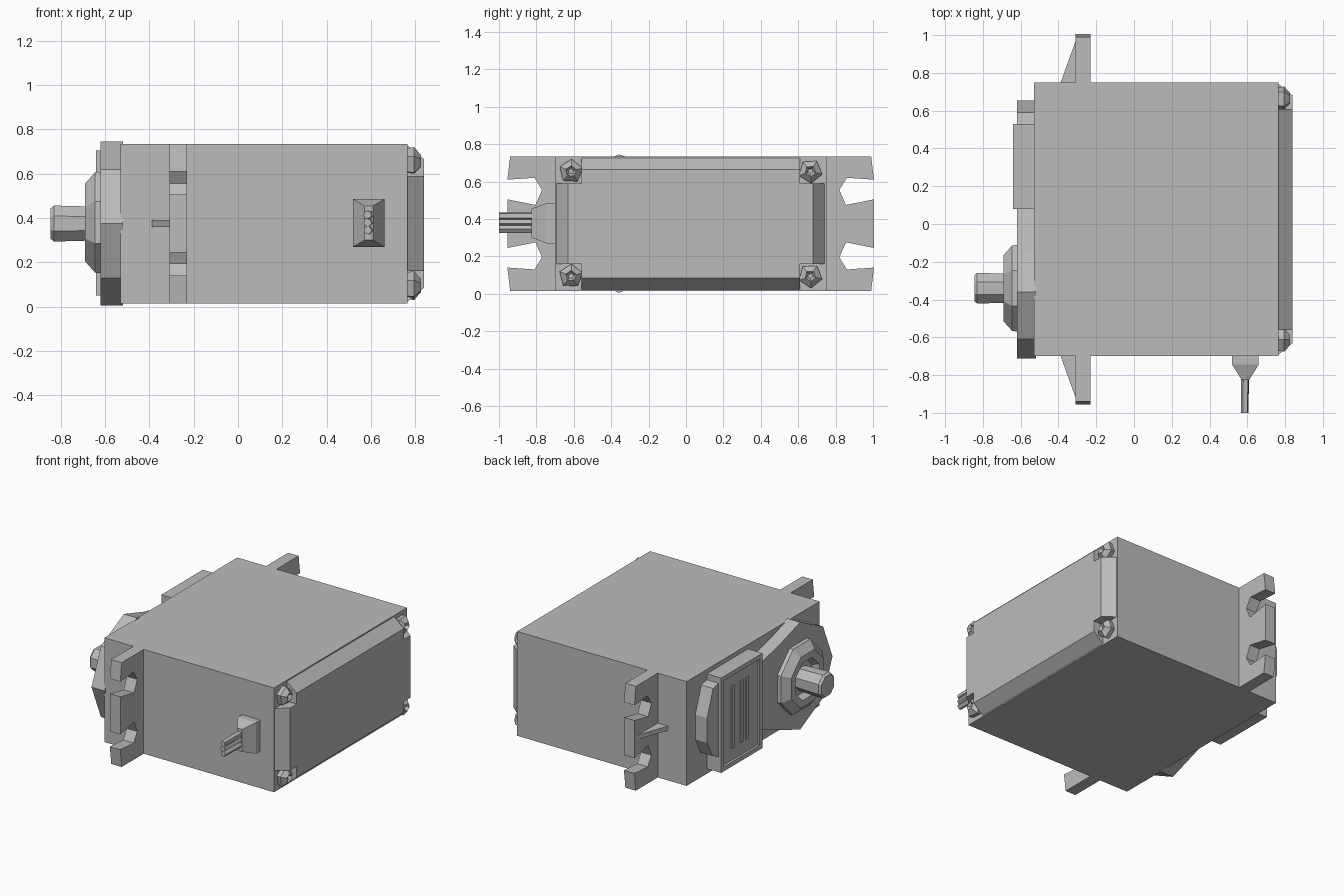
import bpy, bmesh, math

if "Cube" in bpy.data.objects:
    bpy.data.objects.remove(bpy.data.objects["Cube"], do_unlink=True)

grey = bpy.data.materials.new("plain grey")
grey.use_nodes = True
GREY = (0.5, 0.5, 0.5, 1)
grey.diffuse_color = GREY
grey.node_tree.nodes["Principled BSDF"].inputs["Base Color"].default_value = GREY

MID_Y, MID_Z = 0.025, 0.375
AXES = {"x": lambda a, u, v: (a, u, v),
        "y": lambda a, u, v: (u, a, v),
        "z": lambda a, u, v: (u, v, a)}


def loft(name, rings, axis="x"):
    """Skin a list of (position, outline) rings along an axis and cap the ends."""
    bm = bmesh.new()
    loops = [[bm.verts.new(AXES[axis](a, u, v)) for u, v in pts] for a, pts in rings]
    for lo, hi in zip(loops, loops[1:]):
        for i in range(len(lo)):
            j = (i + 1) % len(lo)
            bm.faces.new((lo[i], lo[j], hi[j], hi[i]))
    bm.faces.new(loops[0])
    bm.faces.new(loops[-1])
    bmesh.ops.recalc_face_normals(bm, faces=bm.faces)
    mesh = bpy.data.meshes.new(name)
    bm.to_mesh(mesh)
    bm.free()
    mesh.materials.append(grey)
    obj = bpy.data.objects.new(name, mesh)
    bpy.context.collection.objects.link(obj)
    return obj


def rect(u0, u1, v0, v1):
    return [(u0, v0), (u1, v0), (u1, v1), (u0, v1)]


def inset(r, d):
    (u0, v0), (u1, v1) = r[0], r[2]
    return rect(u0 + d, u1 - d, v0 + d, v1 - d)


def ngon(u, v, r, n=8, turn=0.0):
    return [(u + r * math.cos(turn + math.tau * i / n),
             v + r * math.sin(turn + math.tau * i / n)) for i in range(n)]


# Main case
case = rect(-0.70, 0.75, 0.015, 0.735)
loft("case", [(-0.53, case), (0.765, case)])


# End cover with sloped sides and notched corners
def notched(grow):
    hy, hz, ny, nz = 0.655 + grow, 0.29 + grow, 0.585, 0.215
    quarter = [(hy, nz), (ny, nz), (ny, hz)]
    pts = quarter + [(-y, z) for y, z in reversed(quarter)]
    pts += [(-y, -z) for y, z in quarter] + [(y, -z) for y, z in reversed(quarter)]
    return [(MID_Y + y, MID_Z + z) for y, z in pts]


loft("end_cover", [(0.755, notched(0.07)), (0.84, notched(0.0))])

# Corner screws
for sy, side in ((-1, "right"), (1, "left")):
    for sz, level in ((-1, "lower"), (1, "upper")):
        y, z = MID_Y + sy * 0.64, MID_Z + sz * 0.28
        loft(f"screw_{level}_{side}",
             [(0.76, ngon(y, z, 0.06, 5, sy)), (0.795, ngon(y, z, 0.065, 5, sy)),
              (0.825, ngon(y, z, 0.03, 5, sy)), (0.805, ngon(y, z, 0.015, 5, sy))])

# Mounting ears with open screw slots, and their stiffening ribs
notch = [(0.98, 0.235), (0.835, 0.245), (0.795, 0.18), (0.83, 0.10), (0.98, 0.13)]
half = [(0.715, 0.36), (0.965, 0.36)] + notch
ear = half + [(d, -z) for d, z in reversed(half)]
for s, side in ((-1, "right"), (1, "left")):
    loft(f"mounting_ear_{side}",
         [(x, [(MID_Y + s * d, MID_Z + z) for d, z in ear]) for x in (-0.31, -0.23)])
    rib = [(-0.39, MID_Y + s * 0.72), (-0.30, MID_Y + s * 0.72), (-0.30, MID_Y + s * 0.97)]
    loft(f"ear_rib_{side}", [(z, rib) for z in (0.36, 0.39)], "z")

# Gear housing around the output shaft
housing = [(-0.36, 0.745), (-0.61, 0.62), (-0.712, 0.375), (-0.61, 0.13), (-0.36, 0.005),
           (-0.15, 0.08), (0.10, 0.18), (0.10, 0.62), (-0.15, 0.68)]
loft("gear_housing", [(-0.52, housing), (-0.62, housing)])

# Rounded end of the gear housing
lobe = [(0.50, 0.67), (0.59, 0.65), (0.655, 0.47), (0.655, 0.30), (0.60, 0.19), (0.50, 0.14)]
loft("housing_end", [(-0.52, lobe), (-0.62, lobe)])

# Framed panel with a sunken field and plain ridges
panel = rect(0.08, 0.53, 0.05, 0.705)
loft("framed_panel", [(-0.52, panel), (-0.64, panel),
                      (-0.64, inset(panel, 0.03)), (-0.63, inset(panel, 0.035))])
for i, y in enumerate((0.22, 0.28, 0.38)):
    ridge = rect(y, y + 0.03, 0.17, 0.60)
    loft(f"panel_ridge_{i + 1}", [(-0.62, ridge), (-0.637, ridge)])

# Bearing collar with a recess, and the output shaft
SHAFT_Y, TURN = -0.34, math.pi / 8
loft("bearing_collar", [(x, ngon(SHAFT_Y, 0.38, r, 8, TURN)) for x, r in
                        ((-0.60, 0.25), (-0.645, 0.245), (-0.69, 0.19), (-0.69, 0.14), (-0.645, 0.12))])
loft("output_shaft", [(x, ngon(SHAFT_Y, 0.375, r, 8, TURN)) for x, r in
                      ((-0.63, 0.082), (-0.83, 0.088), (-0.845, 0.075))])

# Cable grommet and three wires
wide = rect(0.52, 0.66, 0.27, 0.485)
loft("cable_grommet", [(-0.69, wide), (-0.745, wide),
                       (-0.825, rect(0.57, 0.61, 0.30, 0.455))], "y")
for i in range(3):
    z = 0.345 + 0.035 * i
    loft(f"wire_{i + 1}", [(-0.80, ngon(0.588, z, 0.022, 5, i)),
                           (-1.0, ngon(0.585, z, 0.02, 5, i))], "y")
